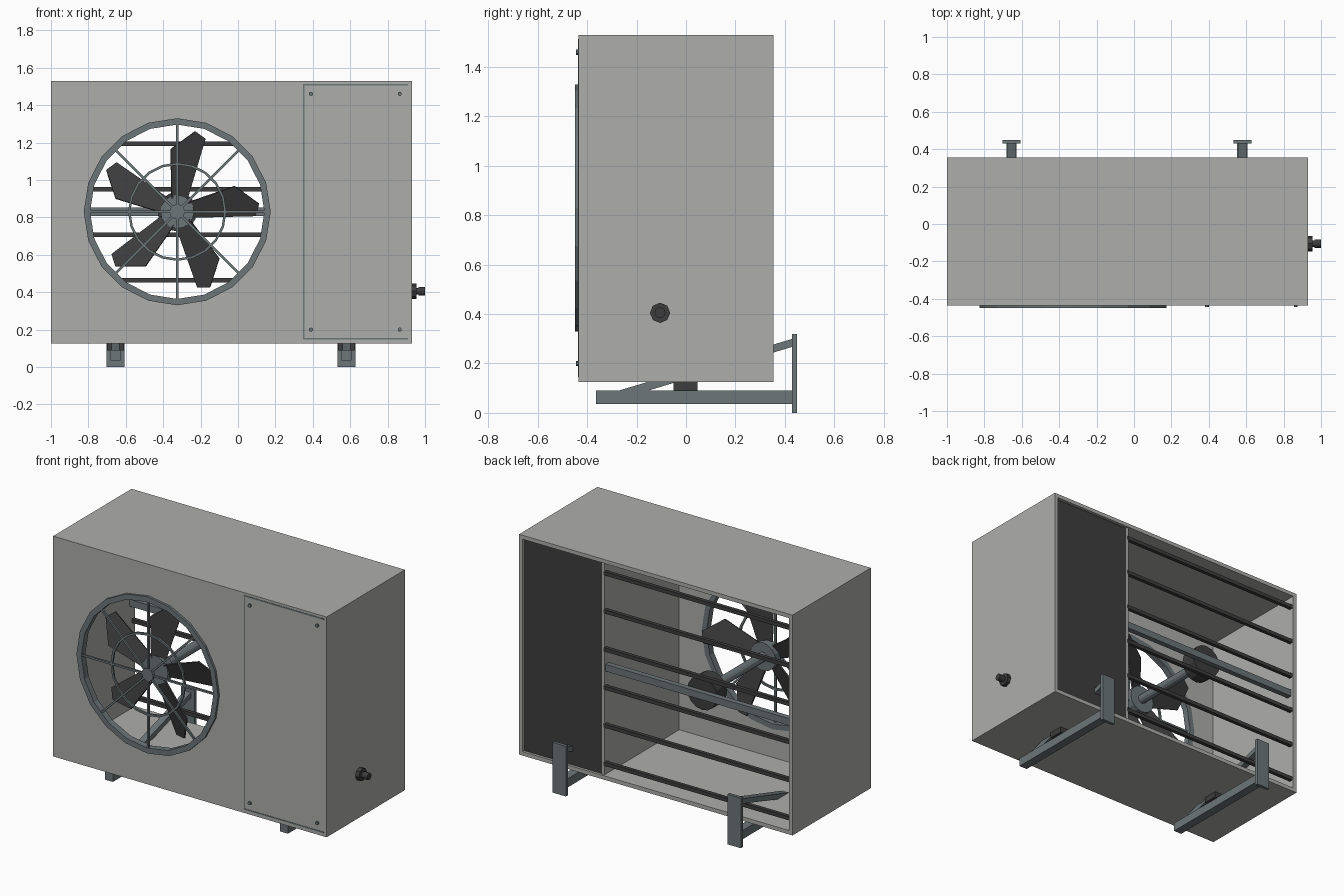
import bpy, bmesh, math
from mathutils import Matrix, Vector

if "Cube" in bpy.data.objects:
    bpy.data.objects.remove(bpy.data.objects["Cube"])


def material(name, rgb):
    m = bpy.data.materials.new(name)
    m.diffuse_color = (*rgb, 1)
    m.use_nodes = True
    m.node_tree.nodes["Principled BSDF"].inputs["Base Color"].default_value = m.diffuse_color
    return m


CASE = material("light grey paint", (0.42, 0.43, 0.41))
STEEL = material("blue grey steel", (0.15, 0.18, 0.19))
DARK = material("dark rubber", (0.047, 0.047, 0.047))
FX, FZ = -0.325, 0.83          # fan axis


def finish(name, bm, mat):
    bmesh.ops.recalc_face_normals(bm, faces=bm.faces)
    me = bpy.data.meshes.new(name)
    bm.to_mesh(me)
    bm.free()
    me.materials.append(mat)
    ob = bpy.data.objects.new(name, me)
    bpy.context.collection.objects.link(ob)
    return ob


def box(name, lo, hi, mat):
    lo, hi = Vector(lo), Vector(hi)
    bm = bmesh.new()
    bmesh.ops.create_cube(bm, size=1, matrix=Matrix.Translation((lo + hi) / 2)
                          @ Matrix.Diagonal((*(hi - lo), 1)))
    return finish(name, bm, mat)


def cyl(name, a, b, r, mat, sides=16):
    """Cylinder between two points."""
    a, b = Vector(a), Vector(b)
    bm = bmesh.new()
    rot = Matrix.Rotation(math.pi / 2, 4, 'Y' if abs(b.x - a.x) > 1e-4 else 'X')
    bmesh.ops.create_cone(bm, cap_ends=True, segments=sides, radius1=r, radius2=r,
                          depth=(b - a).length,
                          matrix=Matrix.Translation((a + b) / 2) @ rot)
    return finish(name, bm, mat)


def ring(name, r0, r1, y0, y1, sides, mat):
    """Flat ring around the fan axis."""
    bm = bmesh.new()
    loops = []
    for i in range(sides):
        t = 2 * math.pi * i / sides
        loops.append([bm.verts.new((FX + r * math.cos(t), y, FZ + r * math.sin(t)))
                      for r, y in ((r0, y0), (r1, y0), (r1, y1), (r0, y1))])
    for i in range(sides):
        p, q = loops[i], loops[(i + 1) % sides]
        for k in range(4):
            bm.faces.new((p[k], p[(k + 1) % 4], q[(k + 1) % 4], q[k]))
    return finish(name, bm, mat)


def cut(target, cutter):
    cutter.hide_render = True
    mod = target.modifiers.new("cut", 'BOOLEAN')
    mod.operation, mod.solver, mod.object = 'DIFFERENCE', 'EXACT', cutter
    bpy.context.view_layer.objects.active = target
    bpy.ops.object.modifier_apply(modifier=mod.name)
    bpy.data.objects.remove(cutter)


# Case: shell open at the back with a round fan opening
case = box("case", (-1, -0.435, 0.125), (0.93, 0.355, 1.53), CASE)
cut(case, box("hollow", (-0.975, -0.41, 0.15), (0.905, 0.5, 1.505), CASE))
cut(case, cyl("fan_hole", (FX, -0.6, FZ), (FX, -0.3, FZ), 0.475, CASE, 20))
box("partition", (0.335, -0.415, 0.145), (0.352, 0.345, 1.51), CASE)
box("rear_panel", (0.352, 0.322, 0.152), (0.902, 0.342, 1.50), DARK)

# Rear guard bars and motor beam
for i in range(6):
    z = 0.221 + 0.243 * i
    box("guard_bar", (-0.98, 0.322, z - 0.012), (0.34, 0.346, z + 0.012), DARK)
box("motor_beam", (-0.98, 0.30, FZ - 0.022), (0.34, 0.335, FZ + 0.022), STEEL)

# Motor, shaft and fan
cyl("motor", (FX, 0.2, FZ), (FX, 0.302, FZ), 0.105, DARK)
cyl("shaft", (FX, -0.33, FZ), (FX, 0.21, FZ), 0.03, STEEL, 12)
cyl("fan_hub", (FX, -0.37, FZ), (FX, -0.31, FZ), 0.09, STEEL)
profile = [(-0.03, 0.07), (-0.035, 0.335), (0.095, 0.43), (0.15, 0.39), (0.055, 0.07)]
for i in range(5):
    bm = bmesh.new()
    rot = Matrix.Translation((FX, -0.34, FZ)) @ Matrix.Rotation(math.radians(72 * i), 4, 'Y')
    bm.faces.new([bm.verts.new(rot @ Vector((x, 0.35 * (x - 0.05), z))) for x, z in profile])
    blade = finish("fan_blade", bm, DARK)
    mod = blade.modifiers.new("thickness", 'SOLIDIFY')
    mod.thickness, mod.offset = 0.01, 0

# Front grille: rim, inner ring, spokes, boss
ring("grille_rim", 0.466, 0.5, -0.45, -0.408, 20, STEEL)
ring("grille_inner_ring", 0.25, 0.263, -0.446, -0.434, 20, STEEL)
for i in range(4):
    spoke = box("grille_spoke", (-0.475, -0.006, -0.006), (0.475, 0.006, 0.006), STEEL)
    spoke.matrix_world = (Matrix.Translation((FX, -0.439, FZ))
                          @ Matrix.Rotation(math.radians(45 * i), 4, 'Y'))
cyl("grille_boss", (FX, -0.449, FZ), (FX, -0.43, FZ), 0.04, STEEL)

# Service panel seams and screws
Y0, Y1 = -0.437, -0.43
box("seam_side", (0.347, Y0, 0.146), (0.355, Y1, 1.514), STEEL)
for z in (0.15, 1.51):
    box("seam_end", (0.355, Y0, z - 0.004), (0.91, Y1, z + 0.004), STEEL)
for x in (0.39, 0.865):
    for z in (0.20, 1.46):
        cyl("panel_screw", (x, -0.445, z), (x, -0.43, z), 0.011, STEEL, 10)

# Pipe connector on the right side
for x0, x1, r, n in ((0.925, 0.955, 0.041, 8), (0.95, 0.985, 0.018, 12), (0.965, 1.0, 0.022, 12)):
    cyl("pipe_connector", (x0, -0.105, 0.405), (x1, -0.105, 0.405), r, DARK, n)

# Wall brackets with rubber pads
for x in (-0.655, 0.58):
    box("bracket_plate", (x - 0.047, 0.43, 0), (x + 0.047, 0.45, 0.32), STEEL)
    box("bracket_arm", (x - 0.028, -0.365, 0.035), (x + 0.028, 0.432, 0.09), STEEL)
    box("rubber_pad", (x - 0.045, -0.05, 0.088), (x + 0.045, 0.046, 0.128), DARK)
    bm = bmesh.new()
    f = bm.faces.new([bm.verts.new((x - 0.022, y, z)) for y, z in
                      ((-0.29, 0.085), (-0.17, 0.085), (0.432, 0.268), (0.432, 0.3))])
    ext = bmesh.ops.extrude_face_region(bm, geom=[f])
    bmesh.ops.translate(bm, vec=(0.044, 0, 0),
                        verts=[v for v in ext["geom"] if isinstance(v, bmesh.types.BMVert)])
    finish("bracket_brace", bm, STEEL)
